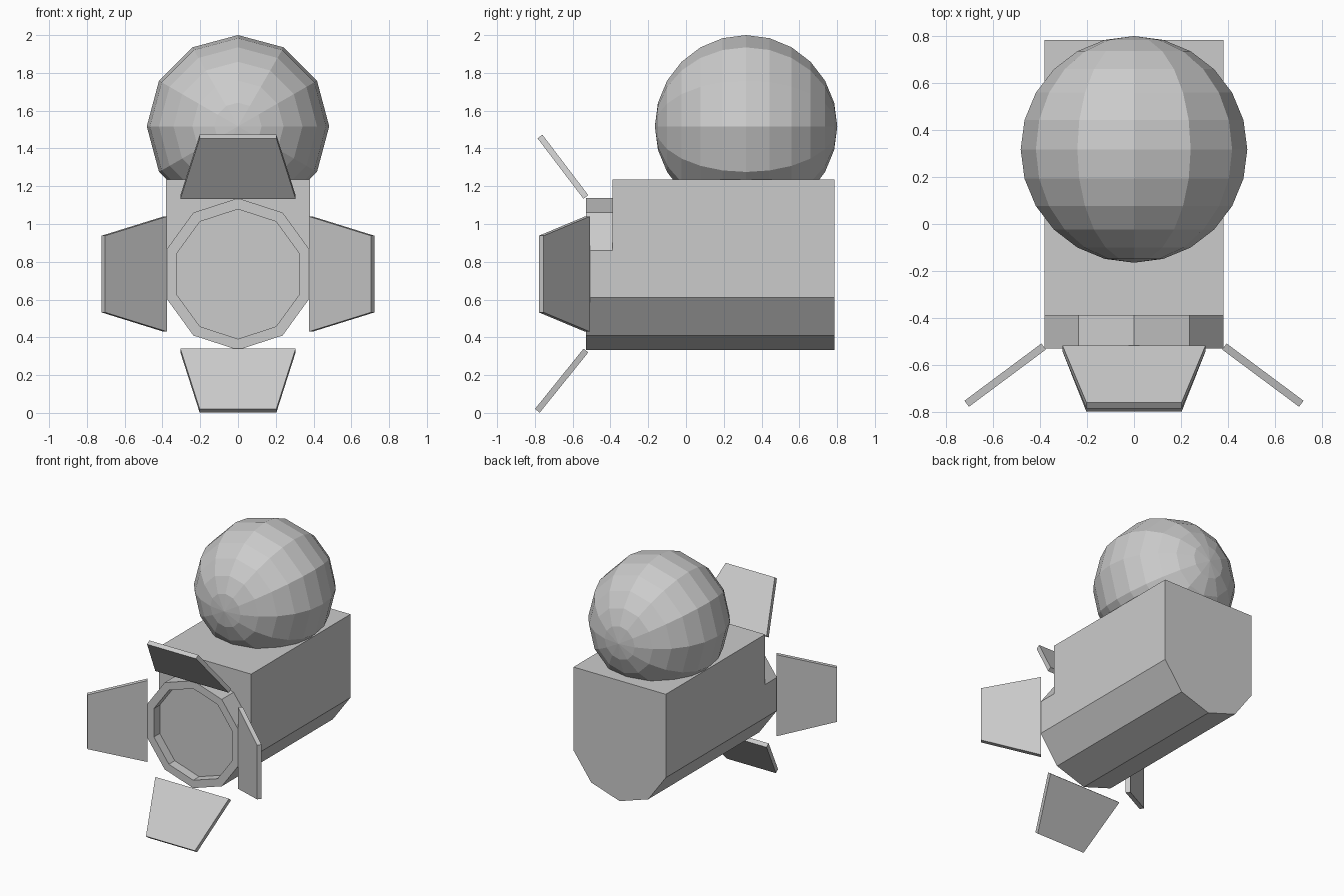
import bpy, bmesh
from math import cos, sin, radians
from mathutils import Vector, Matrix

if "Cube" in bpy.data.objects:
    bpy.data.objects.remove(bpy.data.objects["Cube"])

AXIS_Z = 0.735   # height of the lens axis
R = 0.402        # outer lens radius


def make_object(name, loops, cap_start=True, cap_end=True):
    """Skin a series of equal-length point loops into a flat-shaded mesh."""
    bm = bmesh.new()
    rows = [[bm.verts.new(p) for p in loop] for loop in loops]
    n = len(rows[0])
    for a, b in zip(rows, rows[1:]):
        for i in range(n):
            j = (i + 1) % n
            bm.faces.new((a[i], a[j], b[j], b[i]))
    if cap_start:
        bm.faces.new(rows[0][::-1])
    if cap_end:
        bm.faces.new(rows[-1])
    bmesh.ops.recalc_face_normals(bm, faces=bm.faces)
    mesh = bpy.data.meshes.new(name)
    bm.to_mesh(mesh)
    bm.free()
    obj = bpy.data.objects.new(name, mesh)
    bpy.context.collection.objects.link(obj)
    return obj


def decagon(r, y):
    return [(r * cos(radians(18 + 36 * i)), y, AXIS_Z + r * sin(radians(18 + 36 * i)))
            for i in range(10)]


# housing: lower half decagon, square top
side = R * cos(radians(18))
lower = [(x, z) for x, _, z in decagon(R, 0) if z < AXIS_Z]
profile = [(side, 1.235), (-side, 1.235)] + lower
make_object("housing", [[(x, y, z) for x, z in profile] for y in (-0.39, 0.785)])

# lens barrel with recessed glass
make_object("lens_barrel", [decagon(R, -0.39), decagon(R, -0.53),
                            decagon(0.343, -0.53), decagon(0.343, -0.46)])


# flaps: tapered plates around the lens
def flap(name, near, far, across):
    near, far, across = Vector(near), Vector(far), Vector(across)
    t = (far - near).cross(across).normalized() * 0.016
    corners = [near - across * 0.305, near + across * 0.305,
               far + across * 0.203, far - across * 0.203]
    make_object(name, [[c - t for c in corners], [c + t for c in corners]])


flap("top_flap", (0, -0.53, 1.143), (0, -0.773, 1.463), (1, 0, 0))
flap("bottom_flap", (0, -0.53, 0.33), (0, -0.787, 0.011), (1, 0, 0))
for name, s in (("left_flap", -1), ("right_flap", 1)):
    flap(name, (s * 0.385, -0.522, AXIS_Z), (s * 0.713, -0.766, AXIS_Z), (0, 0, 1))

# ball on top, poles along the front-back axis
bm = bmesh.new()
bmesh.ops.create_uvsphere(bm, u_segments=12, v_segments=12, radius=0.483,
                          matrix=Matrix.Translation((0, 0.318, 1.517)) @ Matrix.Rotation(radians(90), 4, 'X'))
mesh = bpy.data.meshes.new("top_ball")
bm.to_mesh(mesh)
bm.free()
bpy.context.collection.objects.link(bpy.data.objects.new("top_ball", mesh))
